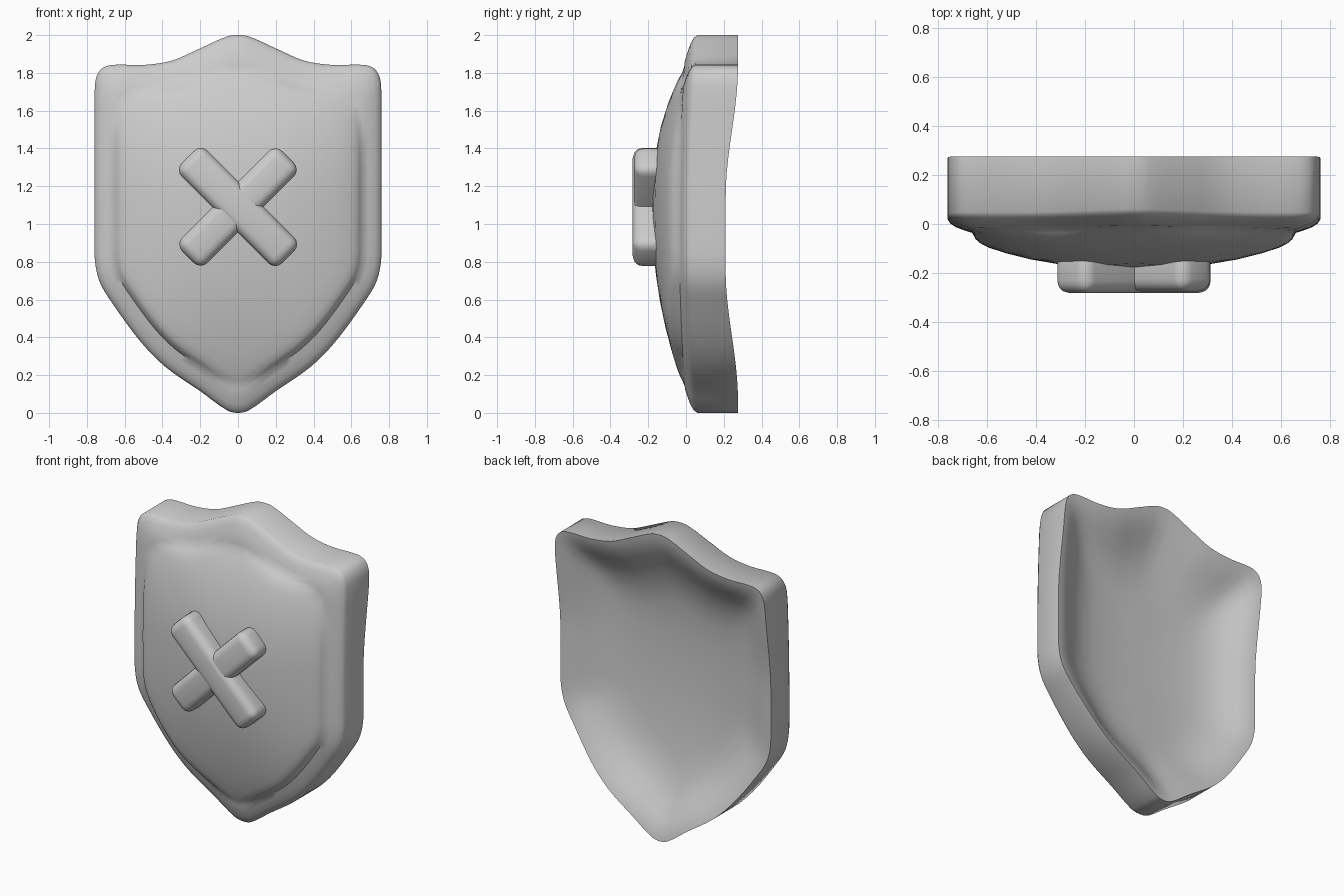
import bpy, bmesh, math
from mathutils import Vector

if "Cube" in bpy.data.objects:
    bpy.data.objects.remove(bpy.data.objects["Cube"])

CZ = 0.96  # height of the shield centre that the rings shrink towards

# Right half of the shield outline, top to bottom (x, z)
HALF = [(0, 2.0), (0.06, 1.992), (0.2, 1.93), (0.35, 1.865), (0.5, 1.842),
        (0.67, 1.842), (0.73, 1.815), (0.757, 1.74), (0.76, 1.5), (0.76, 1.2),
        (0.76, 0.84), (0.735, 0.7), (0.665, 0.58), (0.51, 0.37), (0.38, 0.24),
        (0.2, 0.115), (0.06, 0.015), (0, 0.0)]


def smooth_loop(points, steps=4):
    """Smoothly resample a closed loop of points."""
    out, n = [], len(points)
    for i in range(n):
        p0, p1, p2, p3 = (Vector(points[(i + k) % n]) for k in (-1, 0, 1, 2))
        seg = (p2 - p1).length
        m1 = (p2 - p0) / (p2 - p0).length * seg
        m2 = (p3 - p1) / (p3 - p1).length * seg
        for s in range(steps):
            t = s / steps
            h1, h2 = 2*t**3 - 3*t**2 + 1, t**3 - 2*t**2 + t
            h3, h4 = -2*t**3 + 3*t**2, t**3 - t**2
            q = p1*h1 + m1*h2 + p2*h3 + m2*h4
            out.append((max(-0.76, min(0.76, q.x)), max(0, min(2, q.y))))
    return out


def sstep(a, b, v):
    t = max(0, min(1, (v - a) / (b - a)))
    return t * t * (3 - 2 * t)


def dome(x, z):
    d = abs(z - 1.08)
    rise = 0.345 * d**2.4 if z > 1.08 else 0.19 * d**2.1
    return -0.18 + 0.31 * abs(x)**2.5 + rise - 0.2 * x*x*d*d


def rim(base):
    return lambda x, z: base + 0.04 * (z - 1.0) ** 2


def front(lift=0.0):
    return lambda x, z: min(dome(x, z) + lift, rim(-0.037)(x, z))


def back_edge(x, z):
    return 0.21 + 0.065 * sstep(0.2, 0.88, abs(z - 0.95))


def bowl(x, z):
    return 0.6 * dome(x, z) + 0.165


def mix(f, g, k):
    return lambda x, z: f(x, z) * (1 - k) + g(x, z) * k


# Rings from the front centre, over the rim, to the back centre: (scale, depth)
RINGS = [(t, front()) for t in (0.1, 0.25, 0.4, 0.55, 0.68, 0.78)]
RINGS += [(0.82, front(0.004)), (0.848, front(0.014)), (0.868, rim(-0.036)),
          (0.91, rim(-0.026)), (0.955, rim(-0.013)), (0.985, rim(0.002)), (1.0, rim(0.02))]
RINGS += [(1.0, back_edge)]
RINGS += [(t, mix(back_edge, bowl, k)) for t, k in
          ((0.97, 0.06), (0.92, 0.2), (0.86, 0.42), (0.78, 0.7), (0.7, 0.87), (0.6, 0.97))]
RINGS += [(t, bowl) for t in (0.5, 0.35, 0.2, 0.1)]

# Shield body
outline = smooth_loop(HALF + [(-x, z) for x, z in HALF[-2:0:-1]])
bm = bmesh.new()
loops = []
for t, depth in RINGS:
    ring = []
    for x, z in outline:
        px, pz = x * t, CZ + (z - CZ) * t
        ring.append(bm.verts.new((px, depth(px, pz), pz)))
    loops.append(ring)
n = len(outline)
for a, b in zip(loops, loops[1:]):
    for i in range(n):
        j = (i + 1) % n
        bm.faces.new((a[i], a[j], b[j], b[i]))
for ring, depth in ((loops[0], front()), (loops[-1], bowl)):
    c = bm.verts.new((0, depth(0, CZ), CZ))
    for i in range(n):
        bm.faces.new((ring[i], ring[(i + 1) % n], c))
bmesh.ops.recalc_face_normals(bm, faces=bm.faces)
mesh = bpy.data.meshes.new("shield_body")
bm.to_mesh(mesh)
bm.free()
body = bpy.data.objects.new("shield_body", mesh)
bpy.context.collection.objects.link(body)


def shade(obj):
    bpy.ops.object.select_all(action='DESELECT')
    obj.select_set(True)
    bpy.context.view_layer.objects.active = obj
    bpy.ops.object.shade_smooth_by_angle(angle=math.radians(45))


shade(body)


# Crossed bars on the front
def bar(name, angle, y_front, half_width):
    y_back = -0.1
    bpy.ops.mesh.primitive_cube_add(size=1, location=(0, (y_front + y_back) / 2, 1.09))
    o = bpy.context.object
    o.name = name
    o.scale = (0.75, y_back - y_front, half_width * 2)
    bpy.ops.object.transform_apply(location=False, rotation=False, scale=True)
    o.rotation_euler.y = math.radians(angle)
    bev = o.modifiers.new("rounding", 'BEVEL')
    bev.width, bev.segments = 0.052, 4
    bpy.ops.object.modifier_apply(modifier=bev.name)
    shade(o)


bar("cross_bar_upper", 45, -0.282, 0.097)
bar("cross_bar_lower", -45, -0.275, 0.095)
